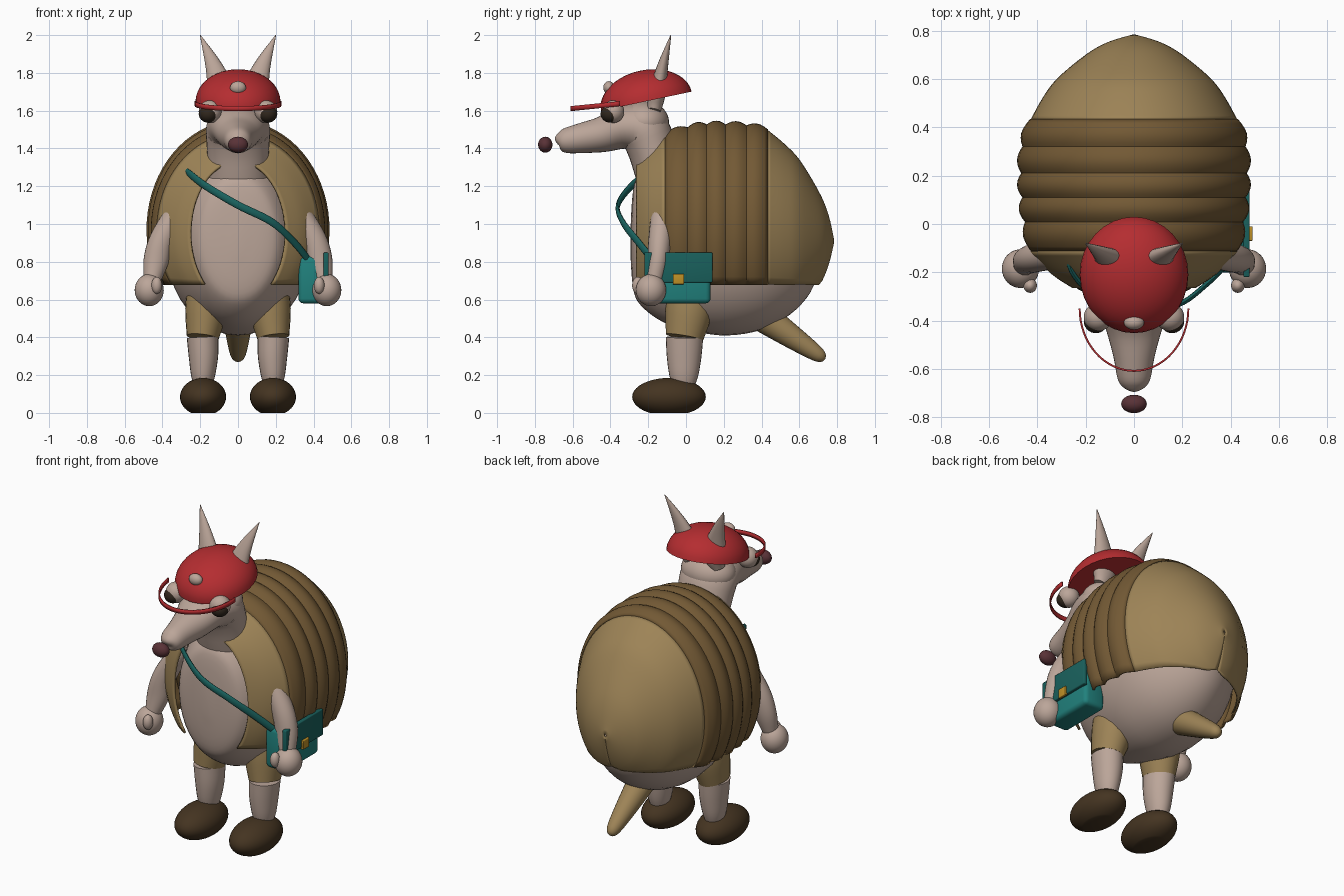
import bpy, bmesh, math
from mathutils import Vector, Matrix

if "Cube" in bpy.data.objects:
    bpy.data.objects.remove(bpy.data.objects["Cube"])


def material(name, r, g, b):
    m = bpy.data.materials.new(name)
    m.use_nodes = True
    m.diffuse_color = (r, g, b, 1)
    m.node_tree.nodes["Principled BSDF"].inputs["Base Color"].default_value = (r, g, b, 1)
    return m


SKIN = material("pale_skin", .50, .38, .32)
TAN = material("tan_hide", .34, .23, .095)
BROWN = material("brown_bands", .17, .10, .035)
SHOE = material("dark_shoe", .058, .034, .015)
RED = material("cap_red", .46, .026, .03)
NOSE = material("nose_maroon", .10, .032, .038)
TEAL = material("bag_teal", .015, .22, .205)
DARK_TEAL = material("strap_teal", .01, .12, .11)
GOLD = material("buckle_gold", .52, .28, .02)
EYE = material("eye_dark", .03, .02, .012)


def finish(bm, name, mat, thickness=0):
    bmesh.ops.recalc_face_normals(bm, faces=bm.faces)
    mesh = bpy.data.meshes.new(name)
    bm.to_mesh(mesh)
    bm.free()
    mesh.materials.append(mat)
    ob = bpy.data.objects.new(name, mesh)
    bpy.context.collection.objects.link(ob)
    for other in bpy.context.selected_objects:
        other.select_set(False)
    ob.select_set(True)
    bpy.context.view_layer.objects.active = ob
    bpy.ops.object.shade_smooth_by_angle(angle=math.radians(40))
    if thickness:
        mod = ob.modifiers.new("thickness", 'SOLIDIFY')
        mod.thickness = thickness
        mod.offset = 0
    return ob


def smooth_keys(keys, steps=4):
    """Catmull-Rom interpolation of equally long tuples."""
    ks = [Vector(k) for k in keys]
    out = []
    for i in range(len(ks) - 1):
        a, b, c, d = ks[max(i - 1, 0)], ks[i], ks[i + 1], ks[min(i + 2, len(ks) - 1)]
        for s in range(steps):
            t = s / steps
            out.append(b + (c - a) * (t / 2) + (a * 2 - b * 5 + c * 4 - d) * (t * t / 2)
                       + (b * 3 - a - c * 3 + d) * (t ** 3 / 2))
    return out + [ks[-1]]


def loft(name, rings, mat, closed=True, thickness=0):
    bm = bmesh.new()
    vs = [[bm.verts.new(p) for p in ring] for ring in rings]
    n = len(vs[0])
    for a, b in zip(vs, vs[1:]):
        for j in range(n if closed else n - 1):
            k = (j + 1) % n
            bm.faces.new((a[j], a[k], b[k], b[j]))
    if closed:
        bm.faces.new(vs[0])
        bm.faces.new(vs[-1])
    return finish(bm, name, mat, thickness)


def tube(name, keys, mat, ref=(1, 0, 0), n=24, steps=4):
    """Keys are x, y, z, radius along ref, radius across it."""
    ks = smooth_keys(keys, steps)
    pts = [k.to_3d() if len(k) == 3 else Vector(k[:3]) for k in ks]
    rings = []
    for i, k in enumerate(ks):
        t = (pts[min(i + 1, len(pts) - 1)] - pts[max(i - 1, 0)]).normalized()
        u = Vector(ref)
        u = (u - t * u.dot(t)).normalized()
        v = t.cross(u)
        rings.append([pts[i] + u * k[3] * math.cos(a) + v * k[4] * math.sin(a)
                      for a in (math.tau * j / n for j in range(n))])
    return loft(name, rings, mat)


def ball(name, center, radii, mat, tilt=0, cut=None):
    bm = bmesh.new()
    bmesh.ops.create_uvsphere(bm, u_segments=32, v_segments=20, radius=1)
    if cut is not None:
        geom = bm.verts[:] + bm.edges[:] + bm.faces[:]
        res = bmesh.ops.bisect_plane(bm, geom=geom, plane_co=(0, 0, cut),
                                     plane_no=(0, 0, -1), clear_outer=True)
        edges = [e for e in res["geom_cut"] if isinstance(e, bmesh.types.BMEdge)]
        bmesh.ops.edgeloop_fill(bm, edges=edges)
    bm.transform(Matrix.Translation(center) @ Matrix.Rotation(math.radians(tilt), 4, 'X')
                 @ Matrix.Diagonal((*radii, 1)))
    return finish(bm, name, mat)


def box(name, center, size, mat, bevel):
    bm = bmesh.new()
    bmesh.ops.create_cube(bm, size=1)
    bm.transform(Matrix.Translation(center) @ Matrix.Diagonal((*size, 1)))
    bmesh.ops.bevel(bm, geom=bm.edges[:], offset=bevel, segments=3, affect='EDGES', profile=.5)
    return finish(bm, name, mat)


HEM = .68


def shell_arc(y, cz, rx, rz, n=48):
    """Elliptical arch cut off flat at the hem."""
    a = math.asin(min(1, (cz - HEM) / rz))
    angles = [-a + (math.pi + 2 * a) * i / n for i in range(n + 1)]
    return [Vector((rx * math.cos(t), y, cz + rz * math.sin(t))) for t in angles]


# Body
body = [(-.295, .9, .02, .05), (-.28, .92, .16, .26), (-.24, .92, .23, .35),
        (-.12, .91, .30, .43), (.05, .89, .36, .46), (.22, .88, .38, .47),
        (.4, .87, .35, .43), (.55, .86, .27, .34), (.66, .84, .15, .2), (.71, .82, .02, .03)]
loft("body", [[Vector((k[2] * math.cos(t), k[0], k[1] + k[3] * math.sin(t)))
               for t in (math.tau * j / 40 for j in range(40))]
              for k in smooth_keys(body)], SKIN)

# Shell: front collar, ridged bands, rear dome
collar = [(-.26, .95, .25, .38), (-.2, .96, .34, .43), (-.11, .97, .425, .505)]
loft("shell_collar", [shell_arc(*k) for k in smooth_keys(collar)], TAN, False, .014)

edges = [(-.11, .42, .5), (.01, .445, .535), (.11, .455, .55),
         (.21, .46, .55), (.32, .455, .545), (.43, .425, .525)]
bands = []
for a, b in zip(edges, edges[1:]):
    for s in range(6):
        t = s / 6
        y, rx, rz = Vector(a).lerp(Vector(b), t)
        bulge = .02 * math.sin(math.pi * t)
        bands.append(shell_arc(y, .97, rx + bulge, rz + bulge))
bands.append(shell_arc(.43, .97, .425, .525))
loft("shell_bands", bands, BROWN, False, .014)

dome = [(.43, .97, .425, .525), (.52, .955, .375, .465), (.6, .94, .315, .395),
        (.7, .92, .195, .25), (.75, .915, .105, .135), (.78, .91, .006, .008)]
loft("shell_dome", [shell_arc(*k) for k in smooth_keys(dome)], TAN, False, .008)

# Neck, head and snout in one sweep
tube("head", [(0, -.02, 1.1, .2, .2), (0, -.13, 1.27, .165, .14), (0, -.18, 1.4, .165, .13),
              (0, -.23, 1.5, .17, .135), (0, -.33, 1.51, .15, .115), (0, -.44, 1.475, .115, .095),
              (0, -.55, 1.455, .085, .08), (0, -.64, 1.44, .068, .065),
              (0, -.675, 1.435, .045, .04), (0, -.685, 1.43, .01, .01)], SKIN, n=32)
ball("head_crown", (0, -.22, 1.54), (.165, .13, .11), SKIN)
ball("nose", (0, -.745, 1.42), (.053, .038, .042), NOSE)

# Cap with thin rim and front knob
ball("cap", (0, -.21, 1.65), (.225, .245, .165), RED, tilt=12, cut=0)
arc = [math.pi * i / 32 for i in range(33)]
loft("cap_rim", [[Vector((.225 * math.cos(t), -.35 - .258 * math.sin(t),
                          1.637 - .026 * math.sin(t) + h)) for t in arc]
                 for h in (-.013, .013)], RED, False, .008)
ball("cap_knob", (0, -.408, 1.722), (.042, .03, .034), SKIN)

# Tail
tube("tail", [(0, .25, .62, .1, .1), (0, .42, .5, .08, .08), (0, .58, .39, .06, .06),
              (0, .69, .315, .042, .042), (0, .725, .29, .025, .025),
              (0, .735, .283, .005, .005)], TAN)

# Mirrored parts
for side, s in (("left", 1), ("right", -1)):
    tube(side + "_ear", [(s * .1, -.17, 1.6, .04, .035), (s * .085, -.155, 1.68, .075, .045),
                         (s * .126, -.125, 1.83, .046, .03), (s * .2, -.08, 2, .002, .002)],
         SKIN, n=16)
    ball(side + "_eyelid", (s * .148, -.385, 1.595), (.06, .058, .06), SKIN)
    ball(side + "_eye", (s * .158, -.402, 1.583), (.05, .05, .046), EYE)
    tube(side + "_arm", [(s * .28, -.12, 1.14, .02, .02), (s * .31, -.12, 1.09, .05, .055),
                         (s * .36, -.13, 1.0, .062, .06), (s * .41, -.14, .9, .066, .06),
                         (s * .435, -.15, .8, .066, .055), (s * .455, -.17, .7, .045, .045)], SKIN)
    ball(side + "_hand", (s * .47, -.185, .65), (.077, .08, .085), SKIN)
    ball(side + "_thumb", (s * .43, -.255, .675), (.028, .03, .045), SKIN)
    tube(side + "_thigh", [(s * .155, .03, .68, .11, .13), (s * .17, .015, .54, .11, .125),
                           (s * .187, -.008, .4, .085, .1)], TAN)
    tube(side + "_shin", [(s * .187, -.008, .4, .084, .099), (s * .183, -.01, .3, .078, .092),
                          (s * .185, -.012, .2, .064, .077), (s * .185, -.015, .13, .045, .055)], SKIN)
    ball(side + "_shoe", (s * .185, -.09, .085), (.122, .195, .1), SHOE, cut=-.85)

# Shoulder strap and bag
tube("strap", [(-.28, -.1, 1.28, .02, .011), (-.255, -.2, 1.265, .02, .011),
               (-.17, -.29, 1.2, .02, .011), (0, -.36, 1.1, .02, .011),
               (.18, -.335, 1.01, .02, .011), (.3, -.25, .9, .02, .011),
               (.38, -.17, .8, .02, .011)], DARK_TEAL, ref=(0, 0, 1), n=12, steps=6)
box("bag", (.39, -.035, .705), (.14, .33, .25), TEAL, .025)
box("bag_flap", (.466, -.04, .77), (.026, .36, .16), DARK_TEAL, .006)
box("bag_buckle", (.482, -.04, .708), (.018, .06, .055), GOLD, .004)
